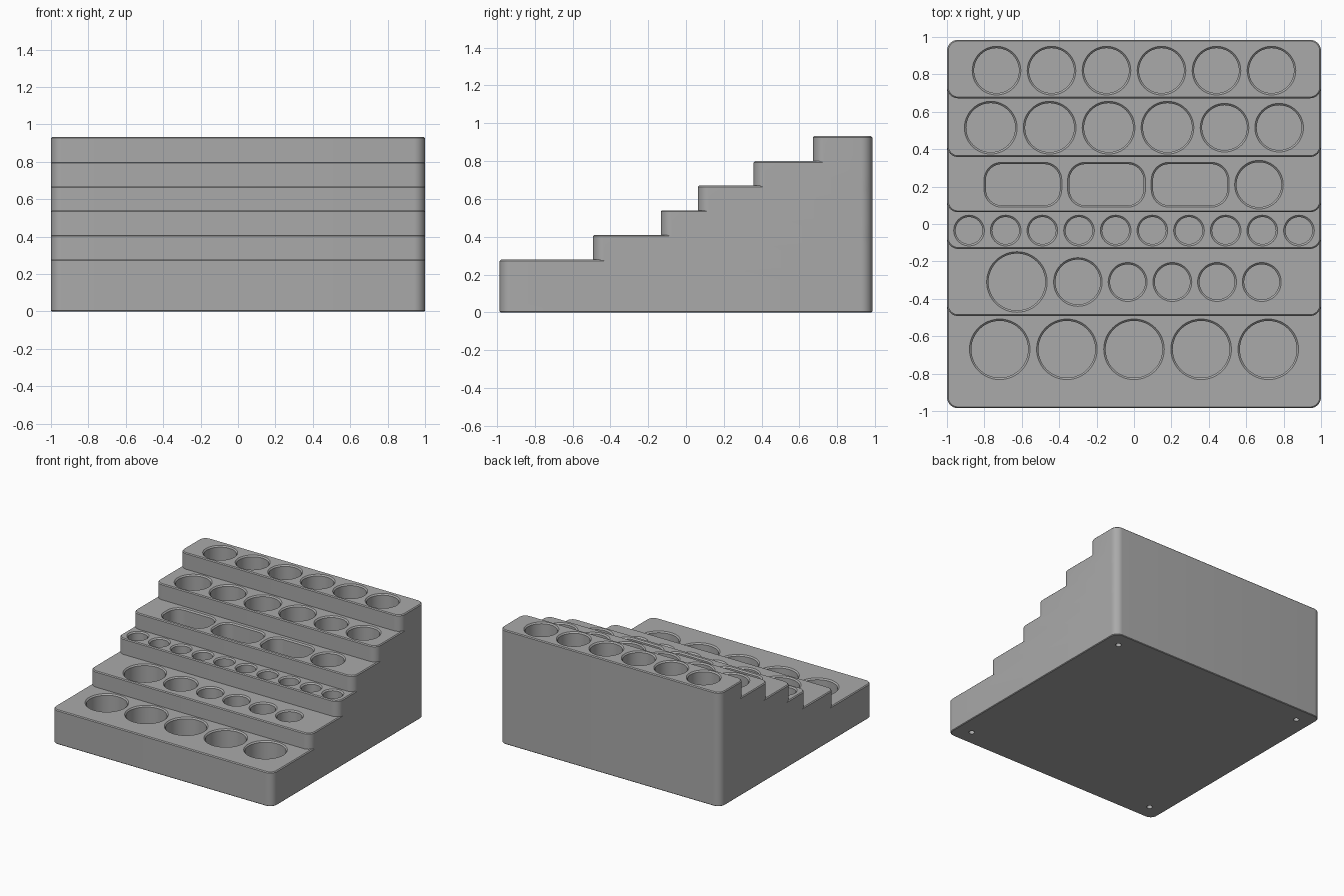
import bpy, bmesh, math

if "Cube" in bpy.data.objects:
    bpy.data.objects.remove(bpy.data.objects["Cube"])

grey = bpy.data.materials.new("grey plastic")
grey.diffuse_color = (0.4, 0.4, 0.4, 1)
grey.use_nodes = True
grey.node_tree.nodes["Principled BSDF"].inputs["Base Color"].default_value = grey.diffuse_color


def rounded_outline(cx, cy, hx, hy, r, seg):
    """Rounded rectangle points; a circle when hx = hy = r."""
    pts = []
    for k, (sx, sy) in enumerate([(1, 1), (-1, 1), (-1, -1), (1, -1)]):
        for i in range(seg + 1):
            a = math.pi / 2 * (k + i / seg)
            p = (cx + sx * (hx - r) + r * math.cos(a),
                 cy + sy * (hy - r) + r * math.sin(a))
            if not pts or math.dist(p, pts[-1]) > 1e-5:
                pts.append(p)
    if math.dist(pts[0], pts[-1]) < 1e-5:
        pts.pop()
    return pts


def add_loft(bm, cx, cy, hx, hy, r, levels, seg=12):
    """Closed solid through levels of (z, outward offset)."""
    rings = [[bm.verts.new((x, y, z)) for x, y in
              rounded_outline(cx, cy, hx + o, hy + o, r + o, seg)]
             for z, o in levels]
    bm.faces.new(rings[0][::-1])
    bm.faces.new(rings[-1])
    n = len(rings[0])
    for lo, hi in zip(rings, rings[1:]):
        for i in range(n):
            j = (i + 1) % n
            bm.faces.new((lo[i], lo[j], hi[j], hi[i]))


def make_object(name, bm):
    mesh = bpy.data.meshes.new(name)
    bm.to_mesh(mesh)
    bm.free()
    mesh.materials.append(grey)
    ob = bpy.data.objects.new(name, mesh)
    bpy.context.collection.objects.link(ob)
    return ob


def boolean(target, tool, operation):
    mod = target.modifiers.new(operation.lower(), 'BOOLEAN')
    mod.operation, mod.solver, mod.object = operation, 'EXACT', tool
    bpy.context.view_layer.objects.active = target
    bpy.ops.object.modifier_apply(modifier=mod.name)
    bpy.data.objects.remove(tool)


# Tiers: front edge y and top height
BACK, CORNER, EDGE = 0.985, 0.06, 0.007
tiers = [(-0.985, 0.28), (-0.492, 0.41), (-0.133, 0.54),
         (0.063, 0.67), (0.358, 0.80), (0.672, 0.933)]
stand = None
for i, (front, top) in enumerate(tiers):
    bm = bmesh.new()
    base = [(0, -0.005), (0.005, 0)] if i == 0 else [(tiers[i - 1][1] - 0.06, 0)]
    add_loft(bm, 0, (front + BACK) / 2, 1, (BACK - front) / 2, CORNER,
             base + [(top - EDGE, 0), (top, -EDGE)], 10)
    tier = make_object("stepped_stand" if i == 0 else "tier", bm)
    if stand:
        boolean(stand, tier, 'UNION')
    else:
        stand = tier

# Pockets per tier: row centre y, then (x, rim radius)
BIG, MID, SMALL, TINY = 0.162, 0.130, 0.104, 0.082
rows = [
    (-0.67, [(0.359 * k, BIG) for k in range(-2, 3)]),
    (-0.31, [(-0.626, BIG), (-0.30, MID)] + [(-0.034 + 0.239 * k, SMALL) for k in range(4)]),
    (-0.035, [(-0.882 + 0.196 * k, TINY) for k in range(10)]),
    (0.21, [(0.668, MID)]),
    (0.515, [(-0.766 + 0.315 * k, 0.141) for k in range(4)] + [(0.484, MID), (0.776, MID)]),
    (0.82, [(0.294 * (k - 2.5), MID) for k in range(6)]),
]
DEPTH, RIM = 0.22, 0.01
bm = bmesh.new()


def pocket(cx, cy, hx, hy, r, top):
    add_loft(bm, cx, cy, hx - RIM, hy - RIM, r - RIM,
             [(top - DEPTH, 0), (top - RIM, 0), (top + 0.002, RIM + 0.002)])


for (y, holes), (_, top) in zip(rows, tiers):
    for x, r in holes:
        pocket(x, y, r, r, r, top)
for x in (-0.594, -0.147, 0.30):          # oblong pockets
    pocket(x, 0.21, 0.208, 0.12, 0.095, tiers[3][1])
for sx in (-1, 1):                        # small recesses under the corners
    for sy in (-1, 1):
        add_loft(bm, sx * 0.87, sy * 0.855, 0.022, 0.022, 0.022,
                 [(-0.02, 0), (0.03, 0)], 6)
boolean(stand, make_object("pocket_cutter", bm), 'DIFFERENCE')

bpy.ops.object.select_all(action='DESELECT')
stand.select_set(True)
bpy.context.view_layer.objects.active = stand
bpy.ops.object.shade_smooth_by_angle(angle=math.radians(30))
